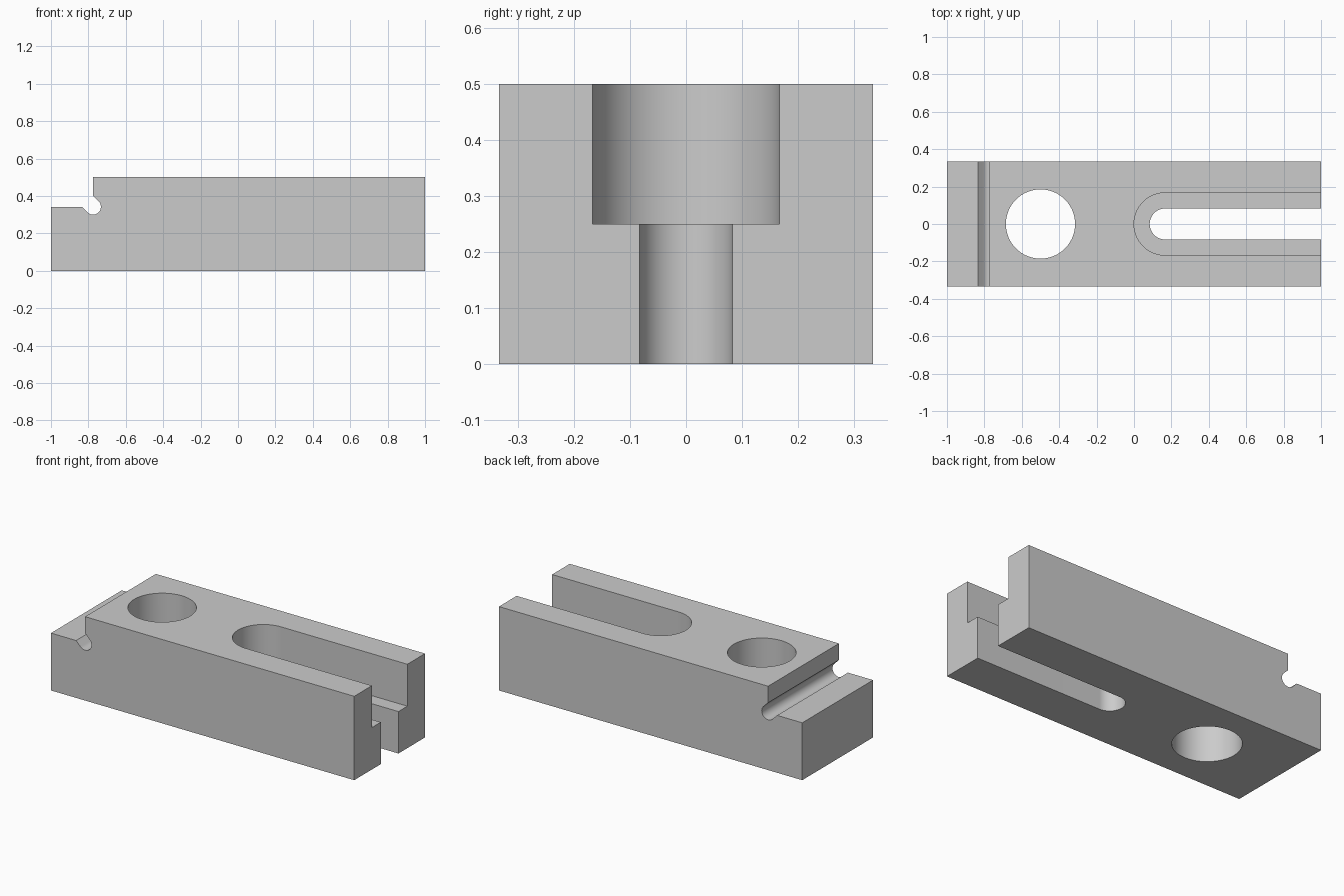
import bpy, bmesh, math
from mathutils import Matrix, Vector

cube = bpy.data.objects.get("Cube")
if cube:
    bpy.data.objects.remove(cube, do_unlink=True)

LENGTH, WIDTH, HEIGHT = 2.0, 0.667, 0.5
STEP_X, STEP_Z, RELIEF_R = -0.775, 0.342, 0.042

steel = bpy.data.materials.new("plain grey")
steel.use_nodes = True
grey = (0.6, 0.6, 0.6, 1)
steel.diffuse_color = grey
steel.node_tree.nodes["Principled BSDF"].inputs["Base Color"].default_value = grey


def arc(cx, cy, r, start, end, steps):
    """Points on an arc, angles in degrees."""
    angles = [math.radians(start + (end - start) * i / steps) for i in range(steps + 1)]
    return [(cx + r * math.cos(a), cy + r * math.sin(a)) for a in angles]


def prism(name, outline, low, high, matrix=Matrix()):
    """Extrude a flat outline from low to high, then place it with a matrix."""
    bm = bmesh.new()
    face = bm.faces.new([bm.verts.new((x, y, low)) for x, y in outline])
    grown = bmesh.ops.extrude_face_region(bm, geom=[face])["geom"]
    top = [v for v in grown if isinstance(v, bmesh.types.BMVert)]
    bmesh.ops.translate(bm, verts=top, vec=Vector((0, 0, high - low)))
    bm.transform(matrix)
    bmesh.ops.recalc_face_normals(bm, faces=bm.faces)
    mesh = bpy.data.meshes.new(name)
    bm.to_mesh(mesh)
    bm.free()
    mesh.materials.append(steel)
    obj = bpy.data.objects.new(name, mesh)
    bpy.context.collection.objects.link(obj)
    return obj


def slot_outline(r, cx=0.167):
    """Rounded inner end, running out past the open end of the block."""
    return arc(cx, 0, r, 90, 270, 48) + [(1.2, -r), (1.2, r)]


# Stepped block with a slanted round relief groove in the step corner
half = LENGTH / 2
run = RELIEF_R * math.sqrt(2)
side = [(-half, 0), (half, 0), (half, HEIGHT), (STEP_X, HEIGHT), (STEP_X, STEP_Z + run)]
side += arc(STEP_X, STEP_Z, RELIEF_R, 45, -135, 24)
side += [(STEP_X - run, STEP_Z), (-half, STEP_Z)]
block = prism("clamp_block", side, -WIDTH / 2, WIDTH / 2,
              Matrix.Rotation(math.pi / 2, 4, "X"))

# Round through hole, wide upper slot and narrow through slot
cutters = [
    prism("hole_cutter", arc(-0.5, 0, 0.185, 0, 360, 96)[:-1], -0.1, 0.6),
    prism("wide_slot_cutter", slot_outline(0.167), 0.25, 0.6),
    prism("narrow_slot_cutter", slot_outline(0.083), -0.1, 0.6),
]
bpy.ops.object.select_all(action="DESELECT")
block.select_set(True)
bpy.context.view_layer.objects.active = block
for cutter in cutters:
    cutter.hide_render = True
    cut = block.modifiers.new(cutter.name, "BOOLEAN")
    cut.operation = "DIFFERENCE"
    cut.solver = "EXACT"
    cut.object = cutter
    bpy.ops.object.modifier_apply(modifier=cut.name)
    bpy.data.objects.remove(cutter, do_unlink=True)

bpy.ops.object.shade_smooth_by_angle(angle=math.radians(30))
